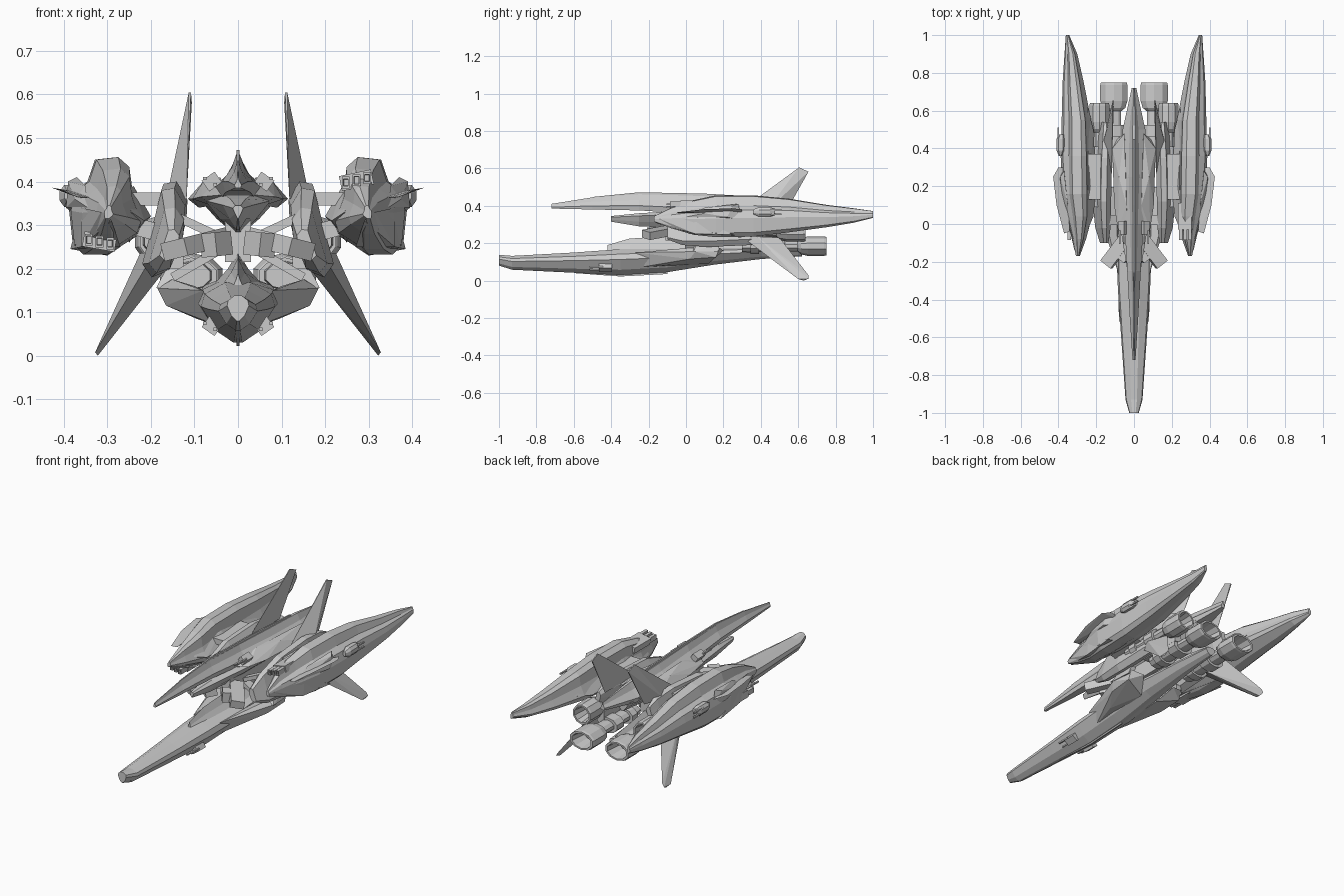
import bpy, bmesh, math
from mathutils import Matrix

grey = bpy.data.materials.new("hull_grey")
grey.diffuse_color = (0.6, 0.6, 0.6, 1)


def finish(name, bm, mirror=False):
    bmesh.ops.recalc_face_normals(bm, faces=bm.faces)
    me = bpy.data.meshes.new(name)
    bm.to_mesh(me)
    bm.free()
    me.materials.append(grey)
    ob = bpy.data.objects.new(name, me)
    bpy.context.collection.objects.link(ob)
    if mirror:
        ob.modifiers.new("mirror", 'MIRROR')
    return ob


def loft(name, profile, sections, mirror=False):
    """Scale a unit profile along y; section = (y, centre x, half width, bottom z, top z)."""
    bm = bmesh.new()
    rings = []
    for y, cx, w, z0, z1 in sections:
        cz, h = (z0 + z1) / 2, (z1 - z0) / 2
        rings.append([bm.verts.new((cx + px * w, y, cz + pz * h)) for px, pz in profile])
    n = len(profile)
    for a, b in zip(rings, rings[1:]):
        for i in range(n):
            bm.faces.new((a[i], a[(i + 1) % n], b[(i + 1) % n], b[i]))
    bm.faces.new(rings[0])
    bm.faces.new(rings[-1])
    return finish(name, bm, mirror)


def hull(name, pts, mirror=False):
    """Convex solid around a few points."""
    bm = bmesh.new()
    vs = [bm.verts.new(p) for p in pts]
    bmesh.ops.convex_hull(bm, input=vs)
    bmesh.ops.delete(bm, geom=[v for v in bm.verts if not v.link_faces], context='VERTS')
    bmesh.ops.dissolve_limit(bm, angle_limit=0.02, verts=bm.verts, edges=bm.edges)
    return finish(name, bm, mirror)


def box(name, c, size, rot=(0, 0, 0), mirror=False):
    bm = bmesh.new()
    m = Matrix.Translation(c)
    for ang, ax in zip(rot, 'XYZ'):
        m = m @ Matrix.Rotation(math.radians(ang), 4, ax)
    bmesh.ops.create_cube(bm, size=1, matrix=m @ Matrix.Diagonal((*size, 1)))
    return finish(name, bm, mirror)


def lathe(name, x, z, prof, sx=1.0, sides=10, mirror=True):
    """Revolve (y, radius) pairs about a y-directed axis."""
    ring = [(math.cos(2 * math.pi * (i + .5) / sides), math.sin(2 * math.pi * (i + .5) / sides))
            for i in range(sides)]
    bm = bmesh.new()
    rings = [[bm.verts.new((x + c * r * sx, y, z + s * r)) for c, s in ring] for y, r in prof]
    for a, b in zip(rings, rings[1:]):
        for i in range(sides):
            bm.faces.new((a[i], a[(i + 1) % sides], b[(i + 1) % sides], b[i]))
    bm.faces.new(rings[0])
    bm.faces.new(rings[-1])
    return finish(name, bm, mirror)


def sym(half):
    """Complete a profile given for x >= 0, top to bottom."""
    return half + [(-x, z) for x, z in reversed(half) if x > 0]


# lower hull: long prow, keel and raised spine
loft("lower_prow", sym([(.35, 1), (.9, .62), (1, .2), (.6, -.6), (.12, -1)]), [
    (-1, 0, .025, .08, .138), (-.93, 0, .045, .058, .132), (-.6, 0, .068, .042, .15),
    (-.35, 0, .085, .03, .168), (-.1, 0, .095, .045, .175), (.15, 0, .085, .085, .18),
    (.4, 0, .055, .115, .18), (.62, 0, .03, .13, .175)])
loft("lower_keel", [(-1, 1), (1, 1), (1, -1), (-1, -1)], [
    (-.6, 0, .003, .04, .08), (-.35, 0, .004, .022, .08), (-.1, 0, .004, .035, .08)])
loft("lower_spine", sym([(0, 1), (.45, .1), (1, -.6), (1, -1)]), [
    (-.42, 0, .012, .15, .19), (-.3, 0, .035, .15, .225), (0, 0, .052, .15, .24),
    (.35, 0, .045, .15, .23), (.6, 0, .025, .15, .19)])
hull("lower_arm", [(.05, -.25, .07), (.05, .12, .09), (.08, -.27, .15), (.1, .2, .16),
                   (.095, -.08, .085), (.165, .02, .115), (.17, .16, .125), (.185, .05, .155),
                   (.17, .18, .175), (.15, .02, .175)], True)
hull("lower_arm_riser", [(.15, .03, .16), (.188, .04, .155), (.18, .17, .155), (.15, .17, .16),
                         (.135, .05, .2), (.165, .06, .2), (.165, .18, .2), (.135, .18, .2)], True)

# upper hull: needle prow, belly, crest
loft("upper_prow", sym([(.12, 1), (.4, .3), (1, -.4), (.8, -1)]), [
    (-.72, 0, .008, .385, .41), (-.5, 0, .022, .38, .445), (-.25, 0, .036, .375, .462),
    (0, 0, .05, .36, .455), (.25, 0, .07, .35, .445), (.5, 0, .06, .34, .435),
    (.72, 0, .012, .37, .41)])
loft("upper_crest", [(-1, 1), (1, 1), (1, -1), (-1, -1)], [
    (-.5, 0, .003, .43, .447), (-.25, 0, .004, .43, .472), (.1, 0, .004, .43, .465),
    (.45, 0, .004, .4, .445)])
loft("upper_belly", sym([(.5, 1), (1, .6), (.55, -.3), (.1, -1)]), [
    (-.4, 0, .012, .315, .345), (-.25, 0, .035, .29, .36), (0, 0, .075, .28, .375),
    (.3, 0, .09, .28, .38), (.55, 0, .045, .3, .37)])
hull("upper_shoulder", [(.03, -.08, .37), (.085, -.03, .365), (.105, .1, .36), (.115, .4, .36),
                        (.04, .1, .41), (.08, .25, .4), (.05, .48, .4), (.09, .45, .34),
                        (.06, 0, .345)], True)

# central joint: splayed arms and core
box("core_block", (0, .12, .265), (.06, .46, .1))
box("core_arm", (.09, -.14, .258), (.07, .19, .042), (0, 14, 38), True)
box("core_arm_cap", (.05, -.17, .256), (.045, .06, .055), (0, 6, 38), True)
box("core_strut_upper", (.1, .02, .3), (.14, .05, .02), (0, -25, 0), True)
box("core_strut_lower", (.09, .02, .215), (.14, .05, .02), (0, 30, 0), True)

# inner nacelles that carry the fins
loft("inner_nacelle", [(-.35, 1), (.2, .95), (.45, .4), (1, -.7), (.6, -1), (-.1, -.85),
                       (-.75, .1), (-.8, .6)], [
    (-.1, .155, .025, .22, .29), (-.02, .16, .045, .19, .34), (.12, .165, .055, .18, .385),
    (.35, .16, .055, .19, .4), (.48, .155, .04, .24, .385), (.54, .155, .02, .29, .36)], True)

# engine clusters
bands = [(0, .6), (.1, .65), (.1, .8), (.2, .8), (.2, .58), (.36, .58), (.36, .8),
         (.5, .8), (.5, .55), (.66, .55), (.7, .85), (.78, 1), (.97, 1), (1, .95),
         (1, .78), (.8, .6)]
lathe("inner_engine", .107, .184, [(.3 + .45 * t, .052 * r) for t, r in bands], 1.45)
lathe("outer_engine", .183, .265, [(.18 + .46 * t, .056 * r) for t, r in bands])
box("engine_mount", (.145, .4, .225), (.04, .26, .06), (0, 0, 0), True)

# fins
hull("upper_fin", [(.118, .27, .36), (.165, .42, .36), (.118, .53, .36), (.125, .42, .36),
                   (.108, .605, .605), (.113, .605, .605), (.112, .655, .582), (.106, .655, .582)],
     True)
hull("lower_fin", [(.19, .29, .24), (.225, .38, .235), (.165, .38, .2), (.195, .5, .23),
                   (.324, .595, .012), (.328, .6, .008), (.327, .655, .01), (.322, .63, 0),
                   (.315, .655, .028)], True)

# outer pods: the left one is rolled half a turn, so its gun sits low
pod = [(-.3, 1), (.3, .95), (.5, .5), (.85, .3), (1, -.1), (.9, -.8), (.65, -1), (0, -1),
       (-.85, -.6), (-1, -.3), (-.7, .25), (-.6, .8)]
path = [(-.17, .297, .01, .315, .345), (-.08, .29, .036, .28, .39), (.04, .29, .068, .245, .43),
        (.16, .3, .084, .232, .456), (.36, .303, .085, .235, .456), (.55, .305, .078, .258, .438),
        (.75, .322, .056, .285, .405), (.9, .334, .034, .31, .386), (1, .352, .009, .335, .372)]
loft("right_pod", pod, path)
left = [(-p, q) for p, q in pod]
loft("left_pod", left, [(y, -cx, w, a, b) for y, cx, w, a, b in path])

# pod armour: inner cheek, nose plate, edge blade, turret and struts
hull("pod_cheek", [(.215, .04, .31), (.245, -.03, .33), (.2, .2, .32), (.215, .5, .31),
                   (.245, .62, .34), (.24, .2, .39), (.26, .02, .37), (.25, .1, .26),
                   (.26, .45, .27)], True)
hull("pod_nose_plate", [(.29, -.165, .31), (.315, -.14, .33), (.27, .02, .25), (.36, .05, .25),
                        (.385, .25, .245), (.3, .3, .23), (.36, .06, .34)], True)
hull("pod_edge_blade", [(.34, -.04, .362), (.37, -.05, .365), (.36, .24, .375), (.36, .24, .367),
                        (.428, .25, .386), (.41, .1, .382), (.4, .3, .38), (.36, .3, .36)], True)
hull("pod_shoulder", [(.345, 0, .34), (.375, .1, .36), (.39, .25, .4), (.37, .28, .41),
                      (.35, .1, .39), (.395, .22, .34), (.37, .3, .32)], True)
loft("pod_turret", sym([(.5, 1), (1, .4), (1, -.4), (.5, -1)]), [
    (.36, .39, .008, .355, .38), (.39, .388, .022, .342, .392), (.45, .388, .022, .342, .392),
    (.475, .384, .014, .35, .385)], True)
for i in (-1, 1):
    box("pod_turret_barrel", (.402, .47, .367 + .012 * i), (.008, .08, .008), (0, 0, 0), True)
box("pod_strut_upper", (.2, .25, .36), (.12, .24, .03), (0, 0, 0), True)
box("pod_strut_lower", (.21, .2, .29), (.1, .22, .04), (0, -15, 0), True)


# triple guns on the pods
def triple_gun(name, x, z, tilt):
    box(name + "_housing", (x, .04, z), (.075, .14, .035), (0, tilt, 0))
    for k in (-1, 0, 1):
        a = math.radians(-tilt)
        cx, cz = x + k * .025 * math.cos(a), z + k * .025 * math.sin(a)
        lathe(name + "_barrel", cx, cz, [(.08, .019), (-.085, .019), (-.085, .012), (-.06, .01)],
              .65, 4, False)


triple_gun("right_gun", .272, .403, -12)
triple_gun("left_gun", -.318, .262, 10)

# small twin turrets on the hulls
for label, x, y, z in (("belly", .06, -.43, .068), ("dorsal", .06, -.02, .4)):
    box(label + "_turret", (x, y, z), (.036, .07, .03), (0, -35 if z < .2 else 35, 0), True)
    for i in (-1, 1):
        box(label + "_turret_barrel", (x + .012 * i + .004, y - .05, z + .007 * i), (.008, .07, .008),
            (0, 0, 0), True)
